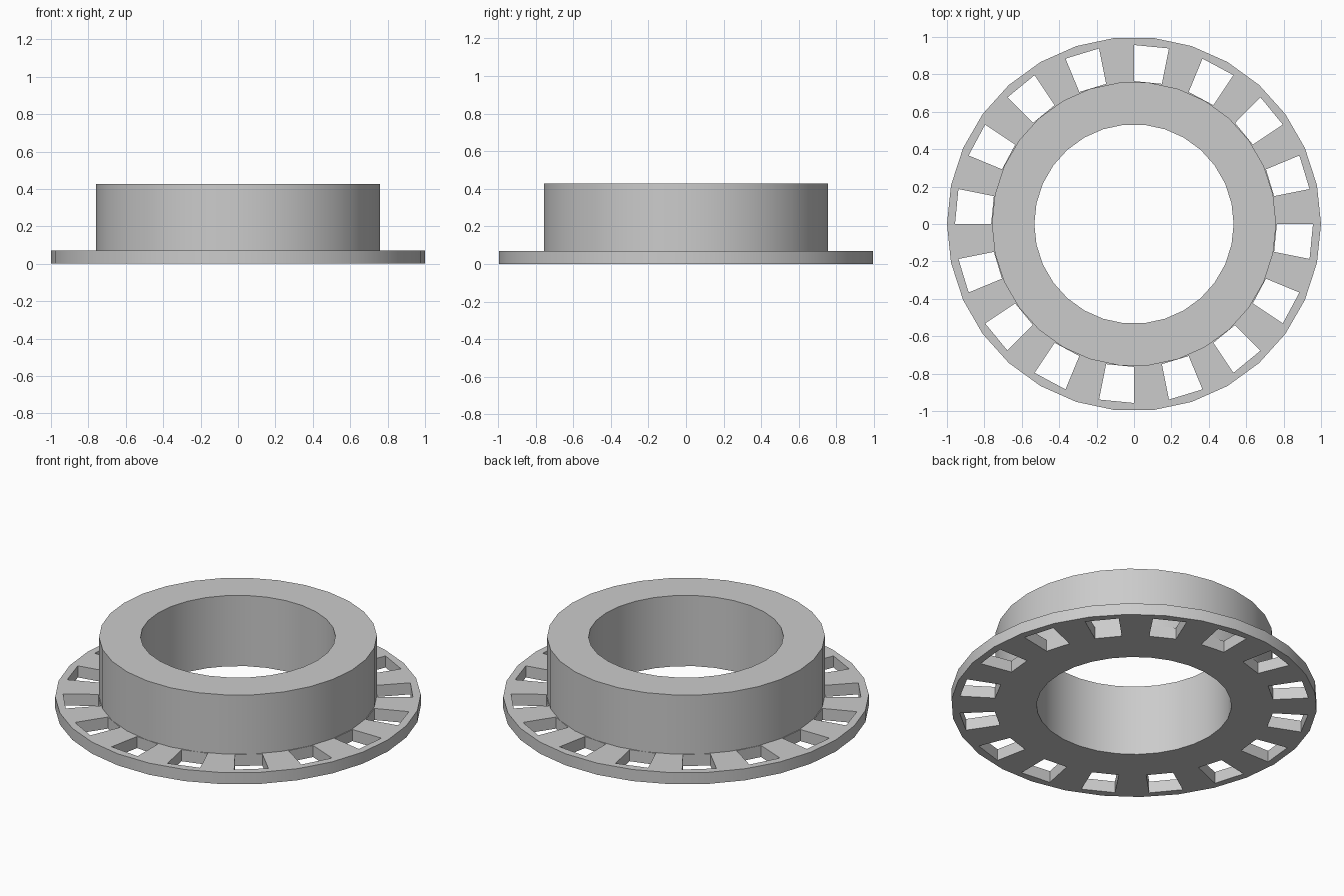
import bpy, bmesh
from math import cos, sin, radians, tau

cube = bpy.data.objects.get("Cube")
if cube:
    bpy.data.objects.remove(cube, do_unlink=True)

SIDES, WINDOWS = 30, 16
BORE, HUB, RIM = 0.533, 0.76, 1.0
FLANGE_TOP, HUB_TOP = 0.07, 0.427

grey = bpy.data.materials.new("plain grey")
grey.use_nodes = True
color = (0.6, 0.6, 0.6, 1)
grey.diffuse_color = color
grey.node_tree.nodes["Principled BSDF"].inputs["Base Color"].default_value = color


def make_object(name, bm):
    bmesh.ops.recalc_face_normals(bm, faces=bm.faces)
    mesh = bpy.data.meshes.new(name)
    bm.to_mesh(mesh)
    bm.free()
    obj = bpy.data.objects.new(name, mesh)
    bpy.context.collection.objects.link(obj)
    mesh.materials.append(grey)
    return obj


# Flanged collar: closed profile turned around the z axis
profile = [(BORE, 0), (RIM, 0), (RIM, FLANGE_TOP), (HUB, FLANGE_TOP),
           (HUB, HUB_TOP), (BORE, HUB_TOP)]
bm = bmesh.new()
rings = [[bm.verts.new((r * cos(tau * i / SIDES), r * sin(tau * i / SIDES), z))
          for r, z in profile] for i in range(SIDES)]
for i, ring in enumerate(rings):
    following = rings[(i + 1) % SIDES]
    for j in range(len(profile)):
        k = (j + 1) % len(profile)
        bm.faces.new((ring[j], following[j], following[k], ring[k]))
collar = make_object("flanged_collar", bm)

# Window cutters: one tapered block per opening, each half a pitch wide
bm = bmesh.new()
pitch = tau / WINDOWS
for i in range(WINDOWS):
    start, end = i * pitch, (i - 0.5) * pitch
    corners = [(0.764, start), (0.957, start), (0.957, end), (0.764, end)]
    base = bm.faces.new([bm.verts.new((r * cos(a), r * sin(a), -0.1))
                         for r, a in corners])
    top = bmesh.ops.extrude_face_region(bm, geom=[base])["geom"]
    bmesh.ops.translate(bm, vec=(0, 0, 0.3),
                        verts=[v for v in top if isinstance(v, bmesh.types.BMVert)])
cutter = make_object("window_cutters", bm)
cutter.hide_render = True

# Cut the windows, then smooth the round walls
cut = collar.modifiers.new("windows", "BOOLEAN")
cut.operation = "DIFFERENCE"
cut.solver = "EXACT"
cut.object = cutter
for obj in bpy.context.selected_objects:
    obj.select_set(False)
bpy.context.view_layer.objects.active = collar
collar.select_set(True)
bpy.ops.object.modifier_apply(modifier=cut.name)
bpy.data.objects.remove(cutter, do_unlink=True)
bpy.ops.object.shade_smooth_by_angle(angle=radians(30))
